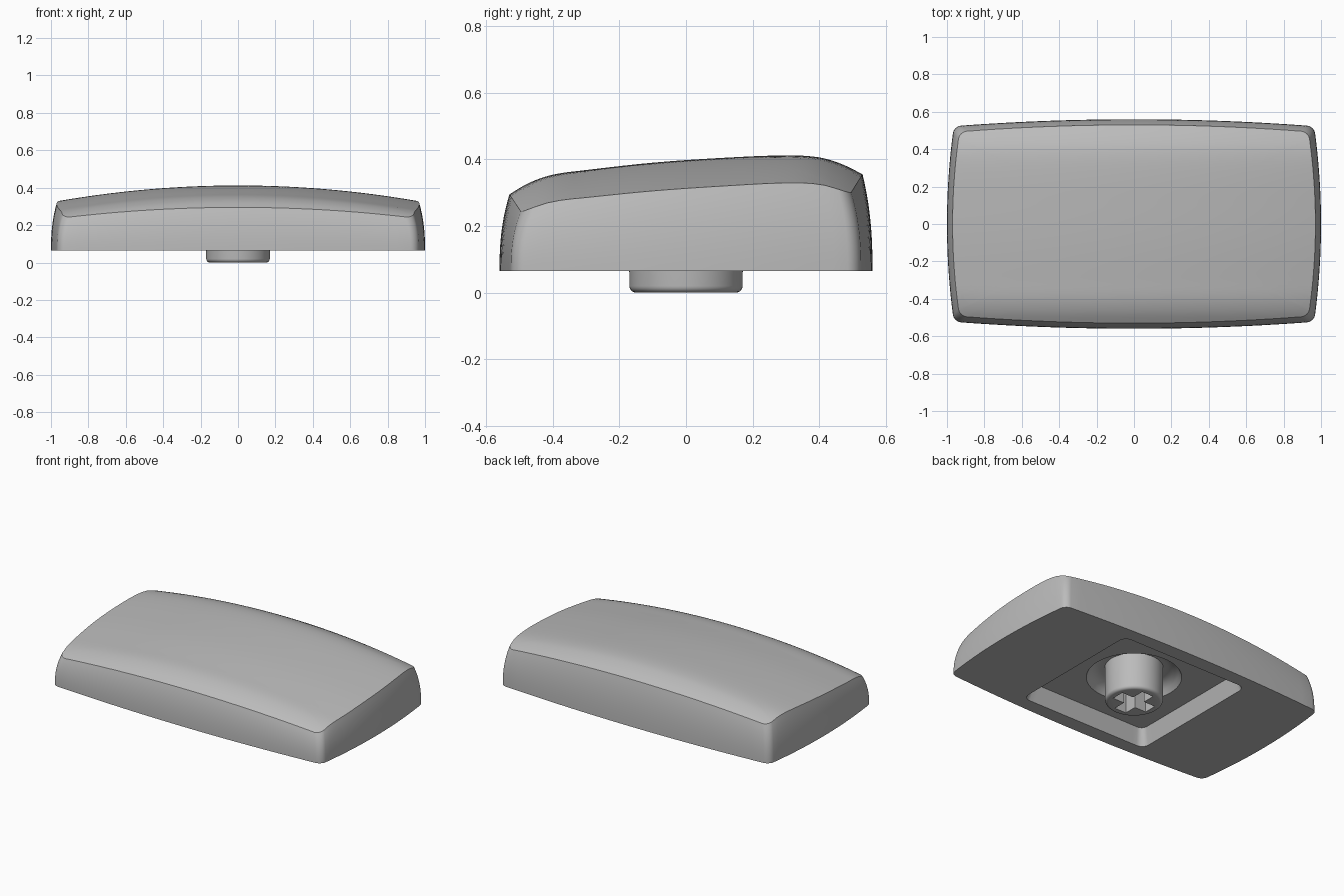
import bpy, bmesh, math
from mathutils import Vector

cube = bpy.data.objects.get("Cube")
if cube:
    bpy.data.objects.remove(cube, do_unlink=True)

BASE_Z = 0.065
# Crown of the cap along its middle, as (y, z)
CROWN = [(-.56, .274), (-.53, .295), (-.47, .33), (-.4, .354), (-.3, .368), (-.1, .39),
         (.1, .404), (.3, .412), (.4, .406), (.47, .385), (.53, .355), (.56, .337)]

grey = bpy.data.materials.new("light grey plastic")
grey.use_nodes = True
colour = (0.5, 0.5, 0.5, 1)
grey.diffuse_color = colour
grey.node_tree.nodes["Principled BSDF"].inputs["Base Color"].default_value = colour


def crown_height(x, y):
    """Smooth curve through CROWN, falling away toward both ends."""
    y = max(CROWN[0][0], min(CROWN[-1][0], y))
    i = max(k for k in range(len(CROWN) - 1) if CROWN[k][0] <= y)

    def slope(k):
        a, b = CROWN[max(k - 1, 0)], CROWN[min(k + 1, len(CROWN) - 1)]
        return (b[1] - a[1]) / (b[0] - a[0])
    (y0, z0), (y1, z1) = CROWN[i], CROWN[i + 1]
    h = y1 - y0
    t = (y - y0) / h
    z = (z0 * (1 + 2 * t) * (1 - t) ** 2 + z1 * t * t * (3 - 2 * t)
         + h * slope(i) * t * (1 - t) ** 2 + h * slope(i + 1) * t * t * (t - 1))
    return z - 0.085 * (x / 0.97) ** 2


def outline(hx, hy, radius, bulge=0.0, side=24, arc=6):
    """Rounded rectangle with bowed sides, counter-clockwise from the +x side."""
    corners = []
    for k, (sx, sy) in enumerate([(1, 1), (-1, 1), (-1, -1), (1, -1)]):
        for j in range(arc + 1):
            a = math.pi / 2 * (k + j / arc)
            corners.append(Vector((sx * (hx - radius) + radius * math.cos(a),
                                   sy * (hy - radius) + radius * math.sin(a))))
    pts = []
    for i, p in enumerate(corners):
        pts.append(p)
        if i % (arc + 1) == arc:
            q = corners[(i + 1) % len(corners)]
            pts += [p.lerp(q, j / side) for j in range(1, side)]
    return [Vector((p.x - bulge * p.x / hx * (p.y / hy) ** 2,
                    p.y - bulge * p.y / hy * (p.x / hx) ** 2)) for p in pts]


def flat(points, z):
    return [(p.x, p.y, z) for p in points]


def finish(name, bm):
    bmesh.ops.recalc_face_normals(bm, faces=bm.faces)
    mesh = bpy.data.meshes.new(name)
    bm.to_mesh(mesh)
    bm.free()
    mesh.materials.append(grey)
    obj = bpy.data.objects.new(name, mesh)
    bpy.context.collection.objects.link(obj)
    return obj


def loft(name, rings):
    """Skin a stack of equal-sized rings and close both ends."""
    bm = bmesh.new()
    loops = [[bm.verts.new(p) for p in ring] for ring in rings]
    for a, b in zip(loops, loops[1:]):
        for i in range(len(a)):
            j = (i + 1) % len(a)
            bm.faces.new((a[i], a[j], b[j], b[i]))
    bm.faces.new(loops[0])
    bm.faces.new(loops[-1])
    return finish(name, bm)


def smooth(obj):
    bpy.ops.object.select_all(action='DESELECT')
    obj.select_set(True)
    bpy.context.view_layer.objects.active = obj
    bpy.ops.object.shade_smooth_by_angle(angle=math.radians(30))


# Underside: stem socket, recess floor, sloped recess wall, flat rim
mouth = outline(0.46, 0.465, 0.05)
floor = outline(0.43, 0.435, 0.04)
rings = []
for r, z in [(.16, .235), (.20, .235), (.235, .225), (.262, .20), (.28, .17)]:
    rings.append(flat([p.normalized() * r for p in floor], z))
rings += [flat(floor, .17), flat(mouth, BASE_Z)]

# Side walls, leaning in toward the top edge
rim = outline(0.97, 0.53, 0.04, 0.037)
rim_z = [crown_height(p.x, p.y) for p in rim]
STEPS = 12
for s in range(STEPS + 1):
    t = s / STEPS
    inset = 0.03 * (1 - t ** 2.4)
    ring = outline(0.97 + inset, 0.53 + inset, 0.04, 0.037)
    rings.append([(p.x, p.y, BASE_Z + (z - BASE_Z) * t) for p, z in zip(ring, rim_z)])

# Domed top, closing toward the middle
COUNT = 36
for s in range(1, COUNT):
    k = 1 - s / COUNT
    rings.append([(p.x * k, p.y * k, crown_height(p.x * k, p.y * k)) for p in rim])
cap = loft("key_cap", rings)
smooth(cap)

# Round mounting stem with a softened tip
SEG = 64
circle = [Vector((math.cos(i * math.tau / SEG), math.sin(i * math.tau / SEG))) for i in range(SEG)]
stem_profile = [(.172, .25), (.17, .02)]
for j in range(1, 6):
    a = math.pi / 2 * j / 5
    stem_profile.append((.15 + .02 * math.cos(a), .02 - .02 * math.sin(a)))
stem = loft("mounting_stem", [flat([p * r for p in circle], z) for r, z in stem_profile])

# Cross-shaped socket cut up into the stem
LONG, THIN = 0.125, 0.042
quarter = [Vector((LONG, -THIN)), Vector((LONG, THIN)), Vector((THIN, THIN))]
cross = []
for k in range(4):
    for p in quarter:
        c, s = round(math.cos(k * math.pi / 2)), round(math.sin(k * math.pi / 2))
        cross.append(Vector((p.x * c - p.y * s, p.x * s + p.y * c)))
cutter = loft("socket_cutter", [flat(cross, -.05), flat(cross, .2)])
cutter.hide_render = True
bpy.context.view_layer.objects.active = stem
cut = stem.modifiers.new("socket", 'BOOLEAN')
cut.operation = 'DIFFERENCE'
cut.object = cutter
bpy.ops.object.modifier_apply(modifier=cut.name)
bpy.data.objects.remove(cutter, do_unlink=True)
smooth(stem)
